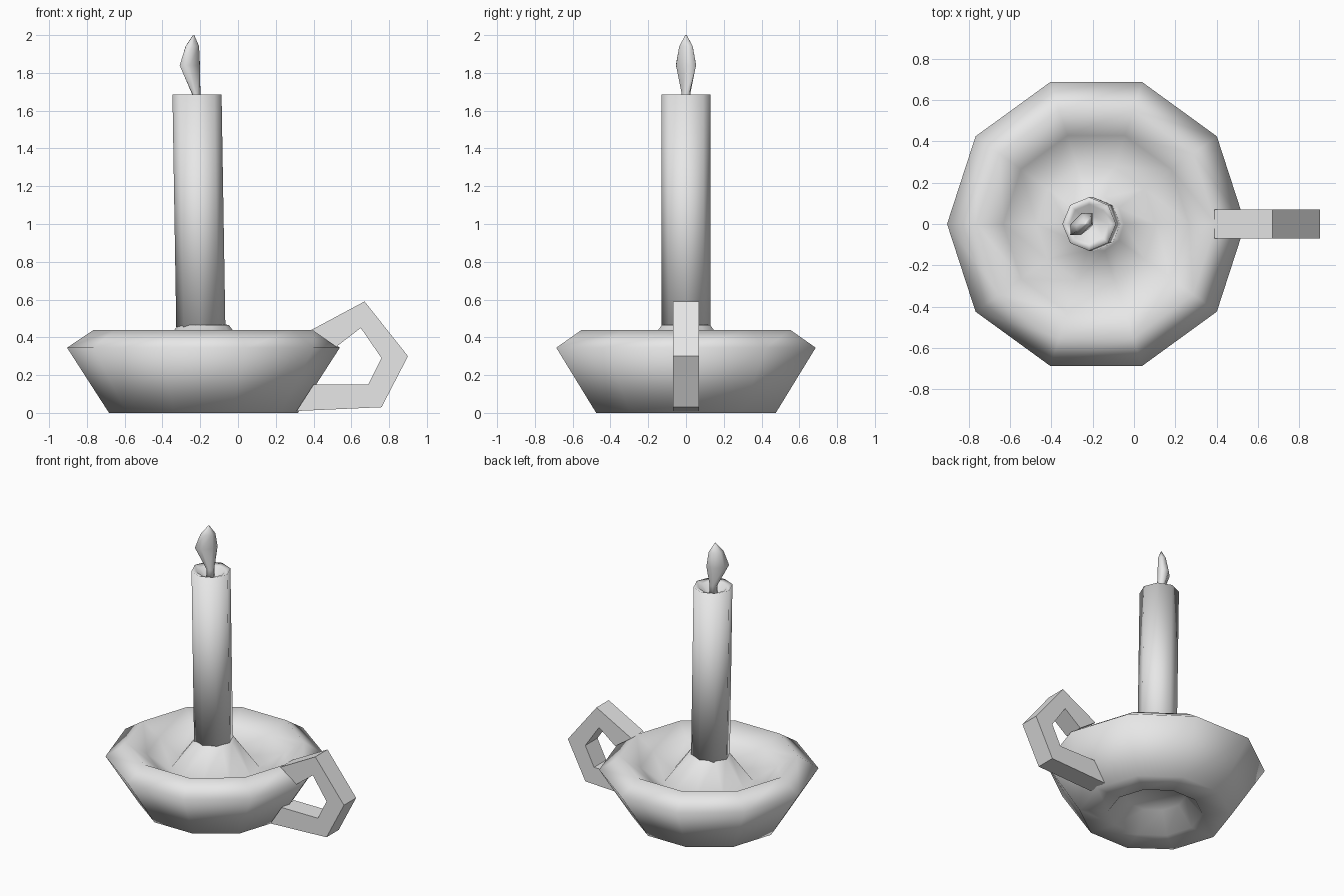
import bpy, bmesh
from math import cos, sin, pi, radians

cube = bpy.data.objects.get("Cube")
if cube:
    bpy.data.objects.remove(cube, do_unlink=True)

# Single plain grey
grey = bpy.data.materials.new("plain_grey")
grey.use_nodes = True
colour = (0.8, 0.8, 0.8, 1)
grey.diffuse_color = colour
grey.node_tree.nodes["Principled BSDF"].inputs["Base Color"].default_value = colour


def finish(bm, name, smooth):
    bmesh.ops.recalc_face_normals(bm, faces=bm.faces)
    for f in bm.faces:
        f.smooth = smooth
    mesh = bpy.data.meshes.new(name)
    bm.to_mesh(mesh)
    bm.free()
    mesh.materials.append(grey)
    obj = bpy.data.objects.new(name, mesh)
    bpy.context.collection.objects.link(obj)
    return obj


def loft(name, sides, sections, turn=0):
    """Skin elliptical rings given as (centre x, z, radius a, radius b)."""
    bm = bmesh.new()
    rings = []
    for cx, z, a, b in sections:
        ring = []
        for i in range(sides):
            t = 2 * pi * i / sides
            u, v = a * cos(t), b * sin(t)
            ring.append(bm.verts.new((cx + u * cos(turn) - v * sin(turn),
                                      u * sin(turn) + v * cos(turn), z)))
        rings.append(ring)
    for low, high in zip(rings, rings[1:]):
        for i in range(sides):
            j = (i + 1) % sides
            bm.faces.new((low[i], low[j], high[j], high[i]))
    for ring in (rings[0], rings[-1]):
        bm.faces.new(ring)
    return finish(bm, name, True)


# Ten-sided dish: hollow foot, flared wall, rim, basin and central mound
dish_profile = [(0.2, 0.13), (0.31, 0), (0.5, 0), (0.722, 0.345), (0.58, 0.44),
                (0.45, 0.36), (0.29, 0.26), (0.135, 0.465), (0.1, 0.47)]
loft("dish", 10, [(-0.183, z, r, r) for r, z in dish_profile])

# Slightly leaning candle with a sunken top
candle_profile = [(-0.196, 0.4, 0.13), (-0.217, 1.685, 0.13),
                  (-0.217, 1.675, 0.095), (-0.217, 1.63, 0.045)]
loft("candle", 8, [(x, z, r, r) for x, z, r in candle_profile])

# Flattened flame on its wick, turned diagonally
loft("flame", 6, [(-0.222, 1.61, 0.026, 0.022), (-0.222, 1.69, 0.026, 0.022),
                  (-0.255, 1.84, 0.076, 0.042), (-0.242, 1.94, 0.05, 0.03),
                  (-0.235, 2.0, 0.004, 0.004)], radians(45))

# Angular handle: square bar following an outer and an inner outline
outer = [(0.39, 0.44), (0.67, 0.59), (0.9, 0.3), (0.76, 0.03), (0.31, 0.01)]
inner = [(0.52, 0.35), (0.65, 0.45), (0.76, 0.29), (0.69, 0.15), (0.4, 0.15)]
bm = bmesh.new()
bars = [[bm.verts.new((x, y, z)) for (x, z), y in
         ((o, -0.07), (o, 0.07), (i, 0.07), (i, -0.07))]
        for o, i in zip(outer, inner)]
for a, b in zip(bars, bars[1:]):
    for k in range(4):
        m = (k + 1) % 4
        bm.faces.new((a[k], a[m], b[m], b[k]))
for end in (bars[0], bars[-1]):
    bm.faces.new(end)
finish(bm, "handle", False)
